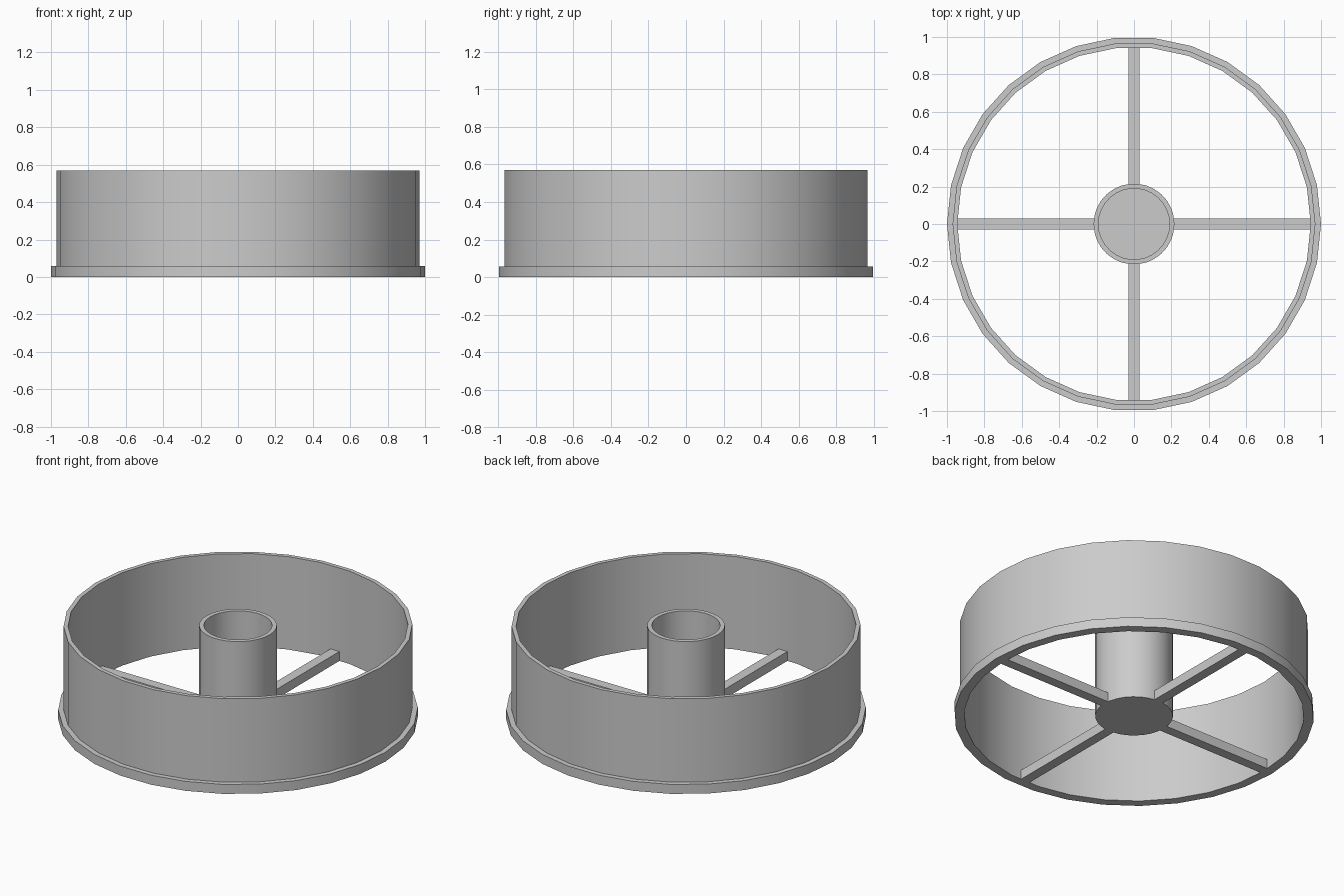
import bpy, bmesh, math
from mathutils import Matrix

cube = bpy.data.objects.get("Cube")
if cube:
    bpy.data.objects.remove(cube, do_unlink=True)

SIDES = 30
HEIGHT = 0.57      # rim and hub height
BASE = 0.058       # flange, spoke and hub floor thickness

grey = bpy.data.materials.new("light_grey")
grey.use_nodes = True
colour = (0.6, 0.6, 0.6, 1)
grey.diffuse_color = colour
grey.node_tree.nodes["Principled BSDF"].inputs["Base Color"].default_value = colour


def finish(name, bm, smooth=False):
    bmesh.ops.recalc_face_normals(bm, faces=bm.faces)
    mesh = bpy.data.meshes.new(name)
    bm.to_mesh(mesh)
    bm.free()
    mesh.materials.append(grey)
    ob = bpy.data.objects.new(name, mesh)
    bpy.context.collection.objects.link(ob)
    if smooth:
        bpy.ops.object.select_all(action='DESELECT')
        ob.select_set(True)
        bpy.context.view_layer.objects.active = ob
        bpy.ops.object.shade_smooth_by_angle(angle=math.radians(30))
    return ob


def lathe(name, profile, closed):
    """Spin an (r, z) profile around the z axis."""
    bm = bmesh.new()
    verts = [bm.verts.new((r, 0, z)) for r, z in profile]
    edges = [bm.edges.new(pair) for pair in zip(verts, verts[1:])]
    if closed:
        edges.append(bm.edges.new((verts[-1], verts[0])))
    bmesh.ops.spin(bm, geom=verts + edges, cent=(0, 0, 0), axis=(0, 0, 1),
                   angle=math.tau, steps=SIDES, use_duplicate=False)
    bmesh.ops.remove_doubles(bm, verts=bm.verts, dist=0.0001)
    return finish(name, bm, smooth=True)


# Outer rim with a flange around its foot
lathe("rim", [(0.945, 0), (1, 0), (1, BASE), (0.97, BASE),
              (0.97, HEIGHT), (0.945, HEIGHT)], closed=True)

# Hub cup: closed floor, open top
lathe("hub", [(0, 0), (0.216, 0), (0.216, HEIGHT), (0.19, HEIGHT),
              (0.19, BASE), (0, BASE)], closed=False)

# Four flat spokes from hub to rim
inner, outer, width = 0.205, 0.955, 0.06
for i, side in enumerate(("left", "back", "right", "front")):
    bm = bmesh.new()
    bmesh.ops.create_cube(bm, size=1)
    bmesh.ops.scale(bm, verts=bm.verts, vec=(outer - inner, width, BASE))
    bmesh.ops.translate(bm, verts=bm.verts, vec=((inner + outer) / 2, 0, BASE / 2))
    bm.transform(Matrix.Rotation(i * math.pi / 2, 4, 'Z'))
    finish(side + "_spoke", bm)
